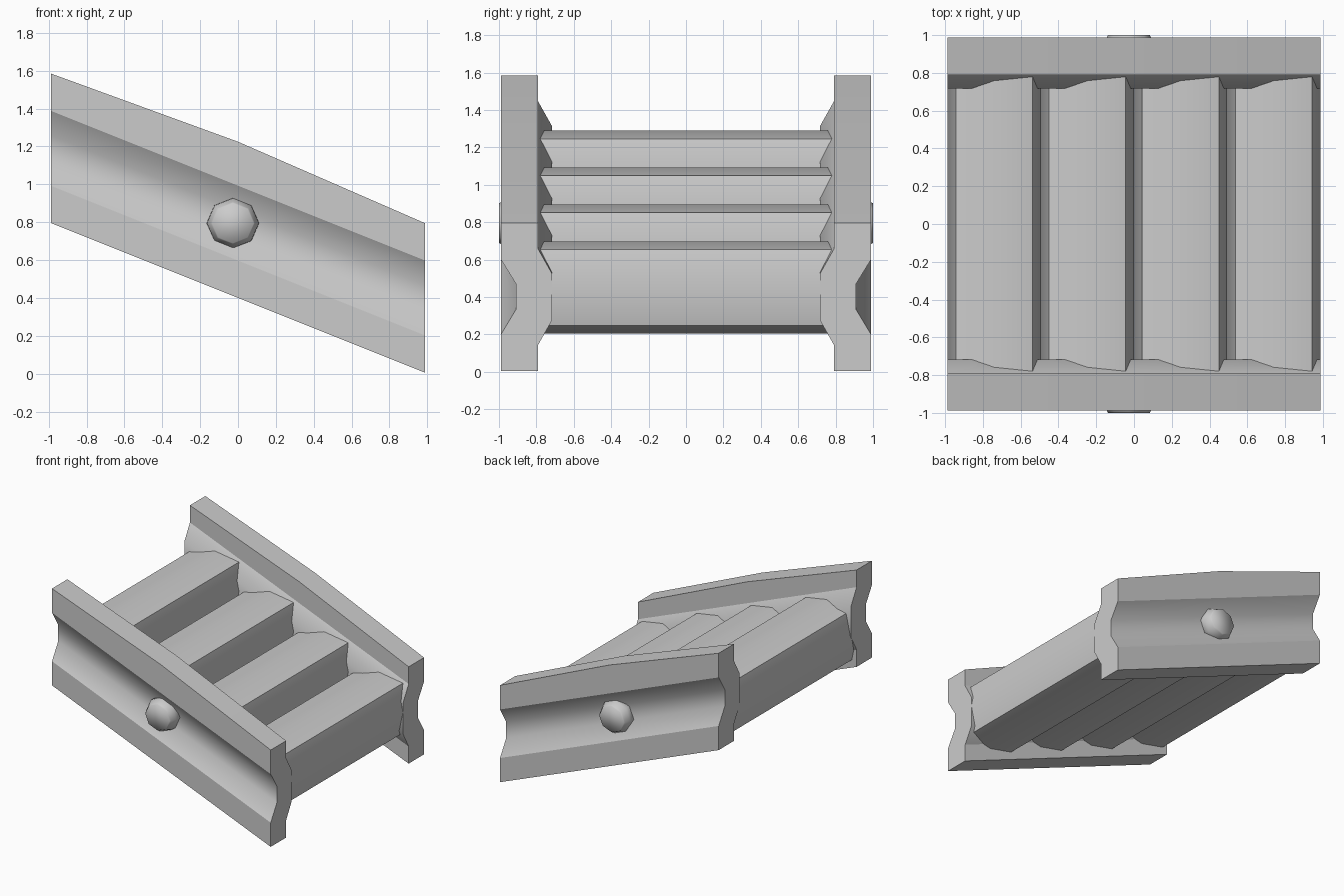
import bpy, bmesh
from math import radians, cos, sin, pi

if "Cube" in bpy.data.objects:
    bpy.data.objects.remove(bpy.data.objects["Cube"])


def loft(name, rings, sharp_angle=None):
    """Skin a closed row of equal-length rings and cap both ends."""
    bm = bmesh.new()
    vs = [[bm.verts.new(p) for p in r] for r in rings]
    n = len(vs[0])
    for a, b in zip(vs, vs[1:]):
        for i in range(n):
            j = (i + 1) % n
            bm.faces.new((a[i], a[j], b[j], b[i]))
    bm.faces.new(vs[0])
    bm.faces.new(vs[-1])
    bmesh.ops.recalc_face_normals(bm, faces=bm.faces[:])
    if sharp_angle is not None:
        for f in bm.faces:
            f.smooth = True
        for e in bm.edges:
            e.smooth = e.calc_face_angle() < sharp_angle
    me = bpy.data.meshes.new(name)
    bm.to_mesh(me)
    bm.free()
    ob = bpy.data.objects.new(name, me)
    bpy.context.collection.objects.link(ob)
    return ob


# Rail cross-section (y, z): channel outside, matching bulge inside
RAIL = [(.988, 0), (.988, .197), (.908, .33), (.908, .463), (.988, .593),
        (.988, .79), (.79, .79), (.79, .65), (.717, .52), (.717, .27),
        (.79, .14), (.79, 0)]
SOFT = {2, 3, 8, 9}          # profile corners shaded smooth


def rail(name, side):
    rings = []
    for x in (-.987, 0, .987):
        base = .4 - .4 * x
        crown = .035 if x == 0 else 0       # slight kink in the top edge
        rings.append([(x, side * y, base + z + (crown if z == .79 else 0))
                      for y, z in RAIL])
    ob = loft(name, rings, radians(25))
    # blend the shading only across the channel and bulge floors
    n = len(RAIL)
    for e in ob.data.edges:
        a, b = e.vertices
        if a % n == b % n:
            e.use_edge_sharp = a % n not in SOFT


# Side rails and their rounded bolts
for label, side in (("front", -1), ("back", 1)):
    rail(label + "_rail", side)
    loft(label + "_bolt",
         [[(-.027 + r * cos(i * pi / 4), side * y, .795 + .96 * r * sin(i * pi / 4))
           for i in range(8)]
          for y, r in ((.86, .14), (.95, .137), (.99, .116), (1.0, .11))],
         radians(170))

# Rollers: eight-sided, fuller at the diagonals
R, D = .247, .203
ROLLER = [(R, 0), (D, D), (0, R), (-D, D), (-R, 0), (-D, -D), (0, -R), (D, -D)]
for k in range(4):
    cx = -.74 + k * .4933
    cz = .4 - .4 * cx + .347
    loft(f"roller_{k + 1}",
         [[(cx + x, y, cz + z) for x, z in ROLLER] for y in (-.8, .8)],
         radians(40))
